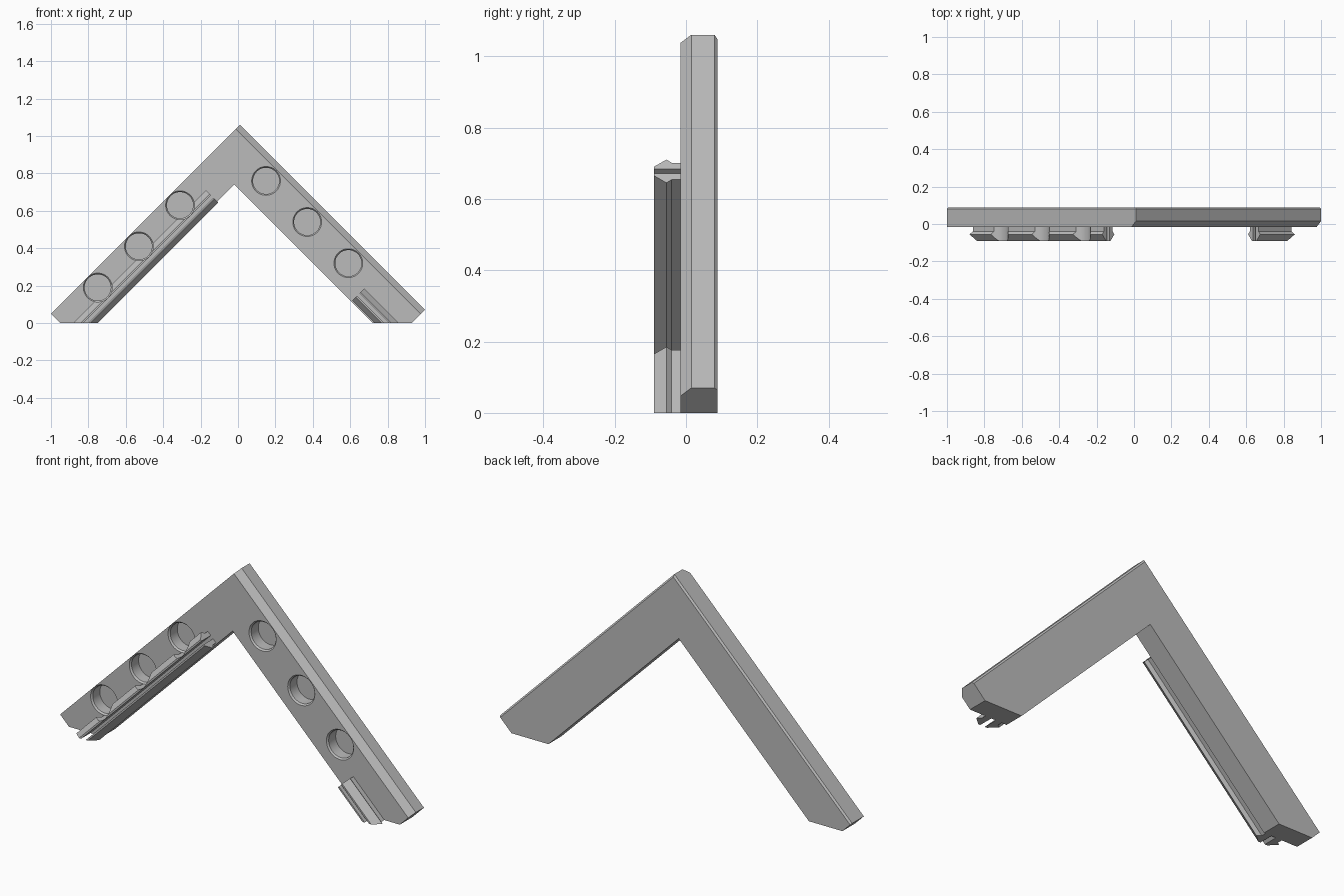
import bpy
import bmesh
import math

if "Cube" in bpy.data.objects:
    bpy.data.objects.remove(bpy.data.objects["Cube"])

gray = bpy.data.materials.new("light_gray")
gray.use_nodes = True
COLOR = (0.5, 0.5, 0.5, 1)
gray.diffuse_color = COLOR
gray.node_tree.nodes["Principled BSDF"].inputs["Base Color"].default_value = COLOR


def loft(name, rings):
    """Join matching rings of points into one closed solid."""
    bm = bmesh.new()
    loops = [[bm.verts.new(p) for p in ring] for ring in rings]
    n = len(loops[0])
    for a, b in zip(loops, loops[1:]):
        for i in range(n):
            j = (i + 1) % n
            bm.faces.new((a[i], a[j], b[j], b[i]))
    bm.faces.new(loops[0])
    bm.faces.new(loops[-1])
    bmesh.ops.recalc_face_normals(bm, faces=bm.faces)
    mesh = bpy.data.meshes.new(name)
    bm.to_mesh(mesh)
    bm.free()
    mesh.materials.append(gray)
    obj = bpy.data.objects.new(name, mesh)
    bpy.context.collection.objects.link(obj)
    return obj


def outline(y, left, right):
    """Bent arm outline; left and right place the two outer edges."""
    def meet(diff, total):          # crossing of z-x=diff and x+z=total
        return ((total - diff) / 2, y, (total + diff) / 2)
    return [meet(left, -0.95), meet(left, right), meet(-0.93, right),
            (0.93, y, 0), (0.72, y, 0), meet(0.76, 0.72),
            (-0.76, y, 0), (-0.95, y, 0)]


# Angled bracket with a wide front bevel on one arm and a fine back bevel
bracket = loft("angled_bracket", [
    outline(-0.015, 1.05, 1.025), outline(0.015, 1.05, 1.07),
    outline(0.08, 1.05, 1.07), outline(0.088, 1.038, 1.058)])

# Split snap rails: two prongs each, clipped flat at the ground
PRONG = [(0.013, -0.005), (0.047, -0.005), (0.047, -0.04),
         (0.065, -0.055), (0.025, -0.09), (0.013, -0.09)]


def prong(name, side, center, end, flip):
    low, high = [], []
    for off, y in PRONG:
        c = center + side * off
        low.append((-c * flip, y, 0))
        high.append(((end - c) / 2 * flip, y, (end + c) / 2))
    return loft(name, [low, high])


long_prongs = [prong("long_rail_" + n, s, 0.815, 0.54, 1)
               for n, s in (("inner", -1), ("outer", 1))]
for n, s in (("inner", -1), ("outer", 1)):
    prong("short_rail_" + n, s, 0.795, -0.49, -1)


# Blind round sockets with bevelled rims
def socket_cutter(x, z):
    rings = []
    for y, r in ((-0.2, 0.077), (-0.015, 0.077), (-0.007, 0.07), (0.05, 0.07)):
        rings.append([(x + r * math.cos(a), y, z + r * math.sin(a))
                      for a in (math.tau * i / 48 for i in range(48))])
    cutter = loft("socket_cutter", rings)
    cutter.hide_render = True
    return cutter


def cut(obj, cutter):
    mod = obj.modifiers.new("socket", "BOOLEAN")
    mod.operation = "DIFFERENCE"
    mod.solver = "EXACT"
    mod.object = cutter
    bpy.context.view_layer.objects.active = obj
    bpy.ops.object.modifier_apply(modifier=mod.name)


for i in range(3):
    step = 0.22 * i
    left = socket_cutter(-0.75 + step, 0.19 + step)
    right = socket_cutter(0.15 + step, 0.76 - step)
    for obj, tool in ((bracket, left), (bracket, right), (long_prongs[1], left)):
        cut(obj, tool)
    bpy.data.objects.remove(left)
    bpy.data.objects.remove(right)

# Smooth the socket walls, keep all other edges crisp
for obj in (bracket, long_prongs[1]):
    bpy.ops.object.select_all(action="DESELECT")
    obj.select_set(True)
    bpy.context.view_layer.objects.active = obj
    bpy.ops.object.shade_smooth_by_angle(angle=math.radians(20))
